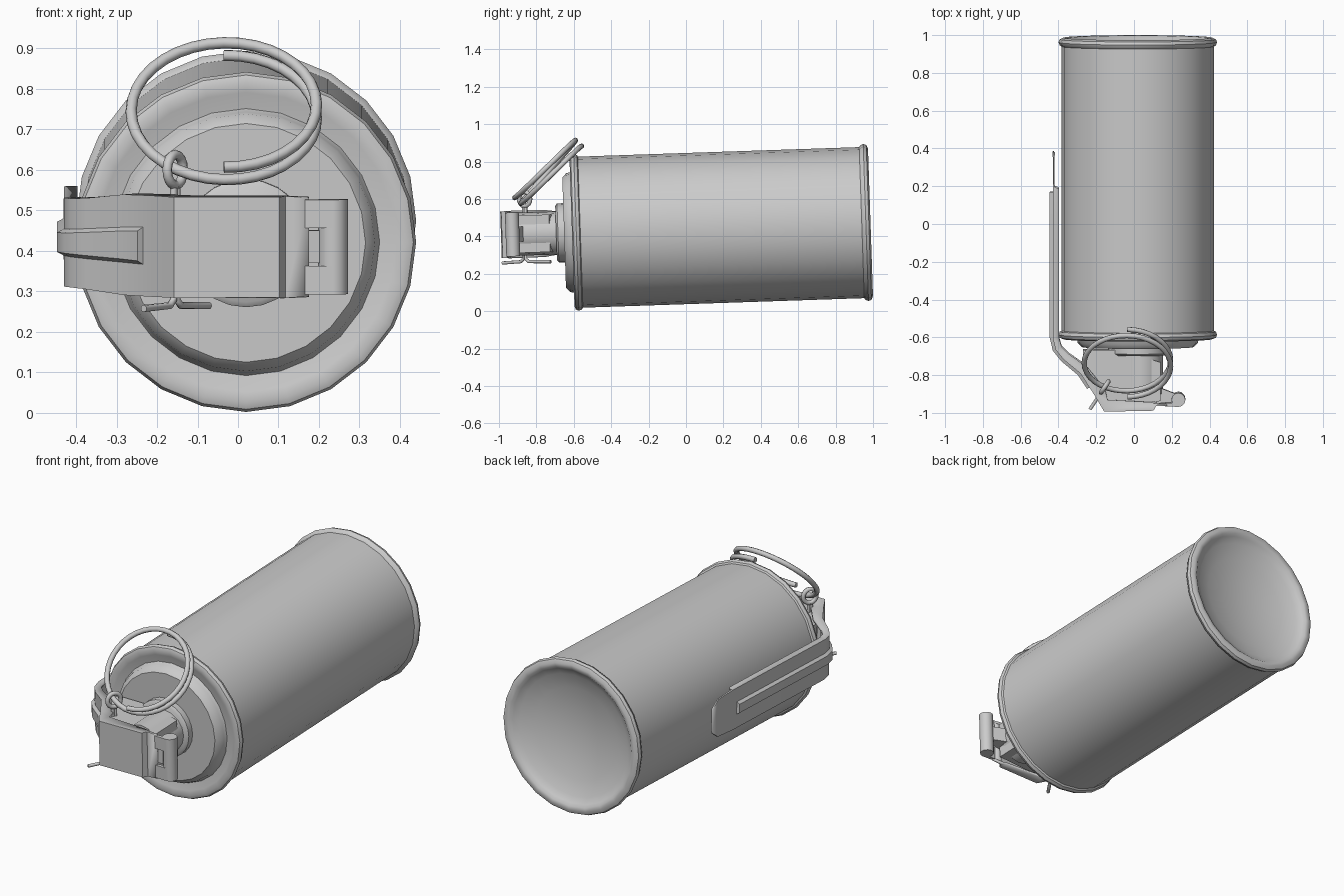
import bpy, bmesh
from math import sin, cos, pi, radians
from mathutils import Matrix, Vector

if "Cube" in bpy.data.objects:
    bpy.data.objects.remove(bpy.data.objects["Cube"])

# The canister axis is local y, tilted slightly nose-down
TILT = Matrix.Translation((0, 0, 0.442)) @ Matrix.Rotation(radians(1.94), 4, 'X')


def finish(name, bm, angle=38, thickness=0):
    bmesh.ops.remove_doubles(bm, verts=bm.verts, dist=1e-5)
    bmesh.ops.recalc_face_normals(bm, faces=bm.faces)
    me = bpy.data.meshes.new(name)
    bm.to_mesh(me)
    bm.free()
    me.transform(TILT)
    for p in me.polygons:
        p.use_smooth = True
    me.set_sharp_from_angle(angle=radians(angle))
    ob = bpy.data.objects.new(name, me)
    bpy.context.collection.objects.link(ob)
    if thickness:
        mod = ob.modifiers.new("sheet", 'SOLIDIFY')
        mod.thickness, mod.offset = thickness, 0
    return ob


def loft(name, rings, closed=True, caps=False, **kw):
    bm = bmesh.new()
    vs = [[bm.verts.new(p) for p in ring] for ring in rings]
    n = len(vs[0])
    for a, b in zip(vs, vs[1:]):
        for i in range(n if closed else n - 1):
            j = (i + 1) % n
            bm.faces.new((a[i], a[j], b[j], b[i]))
    if caps:
        bm.faces.new(vs[0])
        bm.faces.new(vs[-1])
    return finish(name, bm, **kw)


def lathe(name, profile, cx, sides=24):
    rings = []
    for r, y in profile:
        r = max(r, 1e-7)
        rings.append([(cx + r * sin(2 * pi * i / sides), y, -r * cos(2 * pi * i / sides))
                      for i in range(sides)])
    return loft(name, rings)


def prism(name, outline, z0, z1):
    return loft(name, [[(x, y, z) for x, y in outline] for z in (z0, z1)], caps=True)


def along(path, section):
    """Sweep a section (inward offset, z) along path rows (x, y, *params)."""
    rings = []
    for i, row in enumerate(path):
        a, b = path[max(i - 1, 0)], path[min(i + 1, len(path) - 1)]
        t = Vector((b[0] - a[0], b[1] - a[1])).normalized()
        rings.append([(row[0] - t.y * o, row[1] + t.x * o, z) for o, z in section(*row[2:])])
    return rings


def wire(name, pts, radius):
    cu = bpy.data.curves.new(name, 'CURVE')
    cu.dimensions = '3D'
    cu.bevel_depth, cu.bevel_resolution, cu.use_fill_caps = radius, 2, True
    sp = cu.splines.new('POLY')
    sp.points.add(len(pts) - 1)
    for p, co in zip(sp.points, pts):
        p.co = (*co, 1)
    ob = bpy.data.objects.new(name, cu)
    bpy.context.collection.objects.link(ob)


# Canister: dished base, rolled rims and raised lid
lathe("canister", [
    (0, .90), (.13, .908), (.25, .93), (.33, .955), (.362, .972),
    (.375, .984), (.395, .987), (.414, .978), (.42, .962), (.413, .946), (.404, .94),
    (.404, -.565), (.413, -.57), (.42, -.587), (.413, -.603), (.395, -.61), (.37, -.603),
    (.33, -.595), (.322, -.61), (.318, -.63), (.295, -.652), (0, -.652)], .02)

# Fuse flange, neck and striker housing
lathe("fuse_flange", [(0, -.64), (.158, -.64), (.158, -.685), (.145, -.695), (0, -.695)], .02)
lathe("fuse_neck", [(0, -.68), (.115, -.68), (.115, -.90), (0, -.90)], .038, 16)
prism("fuse_housing", [(-.27, -.665), (-.06, -.665), (.14, -.73), (.14, -.935),
                       (-.13, -.955), (-.19, -.88), (-.27, -.76)], -.1, .1)

# Safety lever: folded sheet following the can and wrapping the fuse
lever = [(-.425, .38, .06, .001), (-.425, .33, .098, .001), (-.425, .20, .105, .003),
         (-.425, .19, .105, .028), (-.425, -.60, .105, .028), (-.41, -.66, .105, .03),
         (-.37, -.71, .108, .035), (-.28, -.785, .119, .045), (-.205, -.90, .12, .06),
         (-.155, -.985, .12, .06), (.10, -.98, .12, .04), (.115, -.957, .12, .01),
         (.175, -.955, .117, .004)]
loft("safety_lever",
     along(lever, lambda w, d: [(d, -w), (0, -w), (0, w), (d, w)]),
     closed=False, thickness=.014)

# Stiffening rib pressed along the lever
rib = [(-.425, .17, .036), (-.425, -.60, .036), (-.41, -.66, .037), (-.37, -.71, .04),
       (-.28, -.785, .046), (-.23, -.86, .049)]
loft("lever_rib",
     along(rib, lambda w: [(0, -w), (-.022, -w + .012), (-.022, w - .012), (0, w)]),
     caps=True)

# Hinge: pin, two lever straps and the fuse lug between them
HX, HY = .235, -.928
prism("hinge_pin", [(HX + .037 * cos(2 * pi * i / 12), HY + .037 * sin(2 * pi * i / 12))
                    for i in range(12)], -.117, .117)
for side, z0 in (("lower", -.117), ("upper", .047)):
    prism("hinge_strap_" + side, [(.165, -.962), (.235, -.965), (.235, -.945), (.165, -.945)],
          z0, z0 + .07)
prism("hinge_lug", [(.12, -.95), (.225, -.94), (.225, -.90), (.12, -.86)], -.04, .04)

# Pull ring: one and a half turns of wire
C, U, N = Vector((-.035, -.737, .745)), Vector((0, .69, .72)), Vector((0, .72, -.69))
pts = []
for i in range(55):
    a = -pi / 2 + 3 * pi * i / 54
    pts.append(C + Vector((.229 * cos(a), 0, 0)) + U * (.224 * sin(a)) + N * (.045 * (i / 36 - .75)))
wire("pull_ring", pts, .014)

# Split pin: eye, shank and two bent legs
E, H = Vector((-.155, -.863, .6)), Vector((.55, .83, 0))
eye = [E + H * (.036 * sin(2 * pi * i / 16)) + Vector((0, 0, -.038 * cos(2 * pi * i / 16)))
       for i in range(17)]
wire("pin_eye", eye, .012)
for k, (dx, dy) in enumerate(((-.078, -.118), (.083, .14))):
    s = .007 * (1 if k else -1)
    x, y = E.x + H.x * s, E.y + H.y * s
    wire("pin_leg_%d" % (k + 1), [(x, y, .565), (x, y, .28), (x + dx * .12, y + dy * .12, .265),
                                  (E.x + dx, E.y + dy, .258 + .007 * k)], .009)
